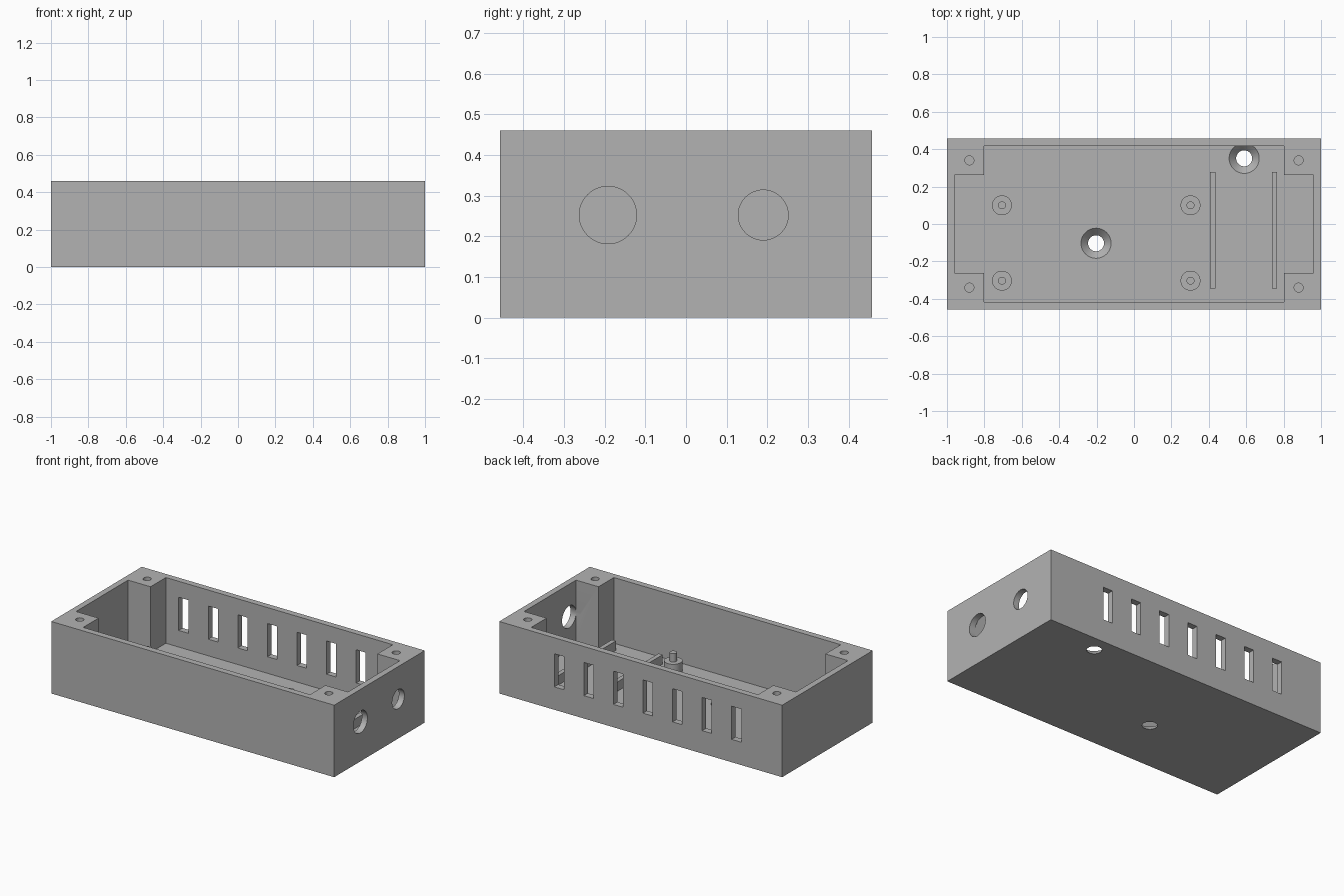
import bpy, bmesh, math
from mathutils import Matrix, Vector

cube = bpy.data.objects.get("Cube")
if cube:
    bpy.data.objects.remove(cube, do_unlink=True)

GREY = bpy.data.materials.new("enclosure grey")
GREY.use_nodes = True
GREY.diffuse_color = (0.45, 0.45, 0.45, 1)
GREY.node_tree.nodes["Principled BSDF"].inputs["Base Color"].default_value = GREY.diffuse_color

HALF_Y, HEIGHT, FLOOR = 0.457, 0.46, 0.04
IN_X, IN_Y = 0.961, 0.417
POST_X, POST_Y = 0.802, 0.262
VENT_Z = 0.252


def finish(name, bm):
    bmesh.ops.recalc_face_normals(bm, faces=bm.faces)
    mesh = bpy.data.meshes.new(name)
    bm.to_mesh(mesh)
    bm.free()
    mesh.materials.append(GREY)
    ob = bpy.data.objects.new(name, mesh)
    bpy.context.collection.objects.link(ob)
    return ob


def add_box(bm, low, high):
    low, high = Vector(low), Vector(high)
    size = Matrix.Diagonal((*(high - low), 1))
    bmesh.ops.create_cube(bm, size=1, matrix=Matrix.Translation((low + high) / 2) @ size)


def add_round(bm, x, y, z0, z1, r0, r1, sides=48):
    bmesh.ops.create_cone(bm, cap_ends=True, segments=sides, radius1=r0, radius2=r1,
                          depth=z1 - z0, matrix=Matrix.Translation((x, y, (z0 + z1) / 2)))


def cut(target, bm):
    # Subtract a shape from the target and bake the result
    cutter = finish("cutter", bm)
    cutter.hide_render = True
    mod = target.modifiers.new("cut", 'BOOLEAN')
    mod.operation, mod.solver, mod.object = 'DIFFERENCE', 'EXACT', cutter
    graph = bpy.context.evaluated_depsgraph_get()
    old = target.data
    target.data = bpy.data.meshes.new_from_object(target.evaluated_get(graph))
    target.modifiers.clear()
    bpy.data.meshes.remove(old)
    bpy.data.objects.remove(cutter, do_unlink=True)


def smooth(ob):
    bpy.ops.object.select_all(action='DESELECT')
    ob.select_set(True)
    bpy.context.view_layer.objects.active = ob
    bpy.ops.object.shade_smooth_by_angle(angle=math.radians(30))


# Outer block
bm = bmesh.new()
add_box(bm, (-1, -HALF_Y, 0), (1, HALF_Y, HEIGHT))
case = finish("enclosure_case", bm)

# Cross-shaped cavity that leaves four corner posts
bm = bmesh.new()
corner = [(IN_X, POST_Y), (POST_X, POST_Y), (POST_X, IN_Y)]
outline = []
for sx, sy in ((1, 1), (-1, 1), (-1, -1), (1, -1)):
    pts = corner if sx * sy > 0 else corner[::-1]
    outline += [bm.verts.new((sx * x, sy * y, FLOOR)) for x, y in pts]
base = bm.faces.new(outline)
top = bmesh.ops.extrude_face_region(bm, geom=[base])["geom"]
bmesh.ops.translate(bm, vec=(0, 0, HEIGHT),
                    verts=[v for v in top if isinstance(v, bmesh.types.BMVert)])
cut(case, bm)

# Vent slots in the back wall
bm = bmesh.new()
for i in range(7):
    x = 0.577 - 0.209 * i
    add_box(bm, (x - 0.034, 0.4, VENT_Z - 0.106), (x + 0.034, 0.5, VENT_Z + 0.106))
cut(case, bm)

# Two cable holes in the left end wall
bm = bmesh.new()
for y, r in ((-0.192, 0.0705), (0.19, 0.0615)):
    add_round(bm, 0, 0, 0.93, 1.03, r, r)
bmesh.ops.rotate(bm, verts=bm.verts, cent=(0, 0, 0), matrix=Matrix.Rotation(math.pi / 2, 3, 'Y'))
half = len(bm.verts) // 2
for i, v in enumerate(bm.verts):
    v.co += Vector((0, -0.192 if i < half else 0.19, VENT_Z))
cut(case, bm)

# Countersunk mounting holes in the floor
bm = bmesh.new()
for x, y in ((-0.203, -0.103), (0.589, 0.351)):
    add_round(bm, x, y, -0.002, FLOOR + 0.0005, 0.041, 0.081)
cut(case, bm)

# Blind screw holes in the corner posts
bm = bmesh.new()
for sx in (-1, 1):
    for sy in (-1, 1):
        add_round(bm, sx * 0.88, sy * 0.34, 0.2, HEIGHT + 0.05, 0.024, 0.024, 32)
cut(case, bm)
smooth(case)

# Board standoffs with locating pins
for x, side in ((-0.706, "right"), (0.302, "left")):
    for y, end in ((-0.303, "front"), (0.1, "back")):
        for part, z0, z1, r in (("standoff", FLOOR - 0.01, 0.107, 0.053),
                                ("locating_pin", 0.1, 0.16, 0.021)):
            bm = bmesh.new()
            add_round(bm, x, y, z0, z1, r, r, 40)
            smooth(finish(f"{part}_{end}_{side}", bm))

# Low retaining ribs on the floor
for x, name in ((0.421, "inner"), (0.751, "outer")):
    bm = bmesh.new()
    add_box(bm, (x - 0.014, -0.345, FLOOR - 0.01), (x + 0.014, 0.278, 0.1))
    finish(f"retaining_rib_{name}", bm)
